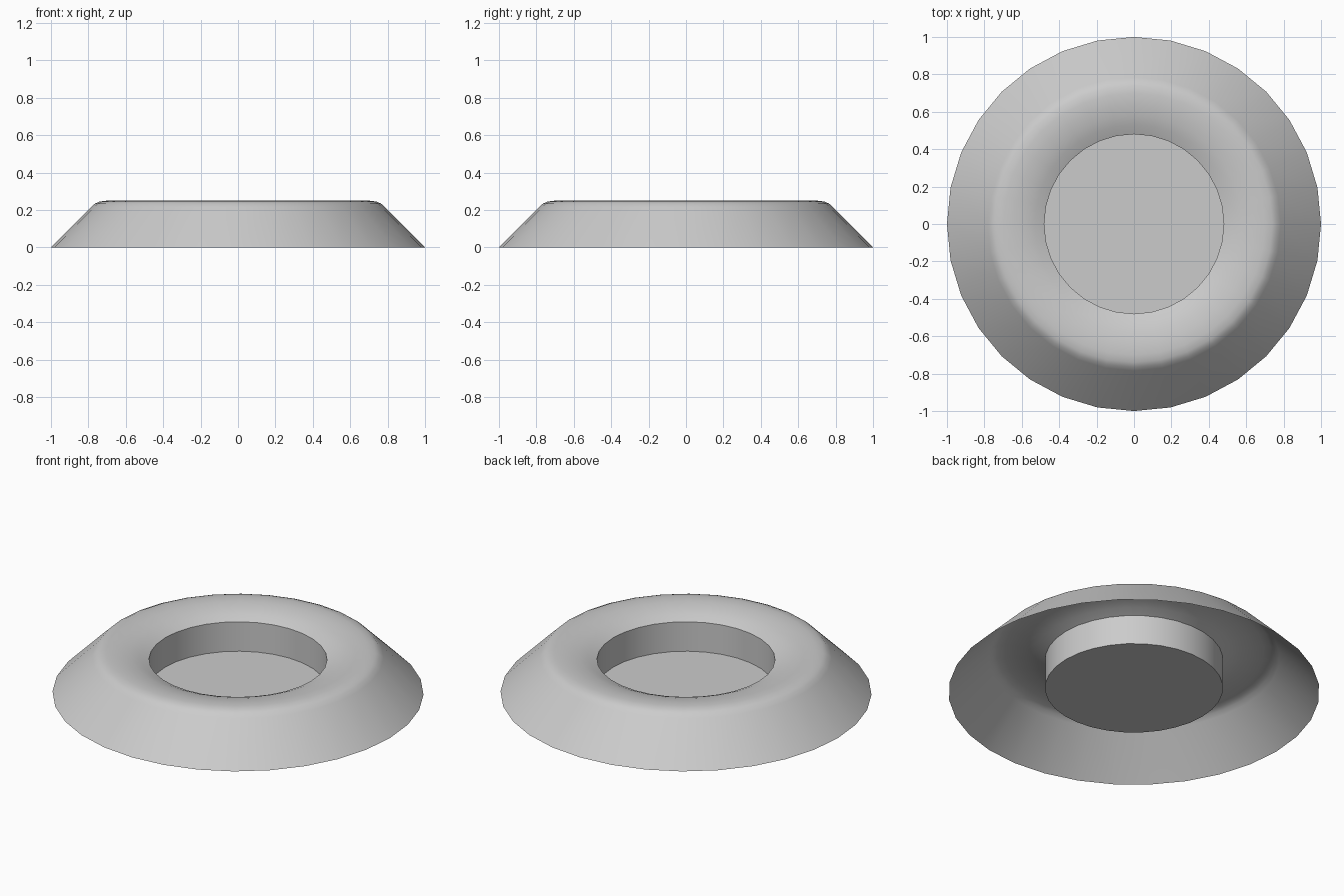
import bpy, bmesh, math

if "Cube" in bpy.data.objects:
    bpy.data.objects.remove(bpy.data.objects["Cube"])

SIDES = 32


def lathe(name, profile, cap_last=False):
    """Turn an (r, z) profile, listed from outside to inside, around z."""
    bm = bmesh.new()
    rings = []
    for r, z in profile:
        rings.append([bm.verts.new((r * math.cos(2 * math.pi * i / SIDES),
                                    r * math.sin(2 * math.pi * i / SIDES), z))
                      for i in range(SIDES)])
    for a, b in zip(rings, rings[1:]):
        for i in range(SIDES):
            j = (i + 1) % SIDES
            bm.faces.new((a[i], a[j], b[j], b[i]))
    if cap_last:
        bm.faces.new(rings[-1])
    mesh = bpy.data.meshes.new(name)
    bm.to_mesh(mesh)
    bm.free()
    obj = bpy.data.objects.new(name, mesh)
    bpy.context.collection.objects.link(obj)
    bpy.ops.object.select_all(action='DESELECT')
    obj.select_set(True)
    bpy.context.view_layer.objects.active = obj
    bpy.ops.object.shade_smooth_by_angle(angle=math.radians(40))
    return obj


# Open-bottomed shell: sloped skirt, rounded crest, dished lip, well and floor
lathe("dished_ring_base", [
    (1.0, 0.0), (0.785, 0.215), (0.765, 0.234), (0.74, 0.245), (0.70, 0.25),
    (0.64, 0.247), (0.58, 0.237), (0.53, 0.222), (0.48, 0.20),
    (0.48, 0.025)], cap_last=True)
